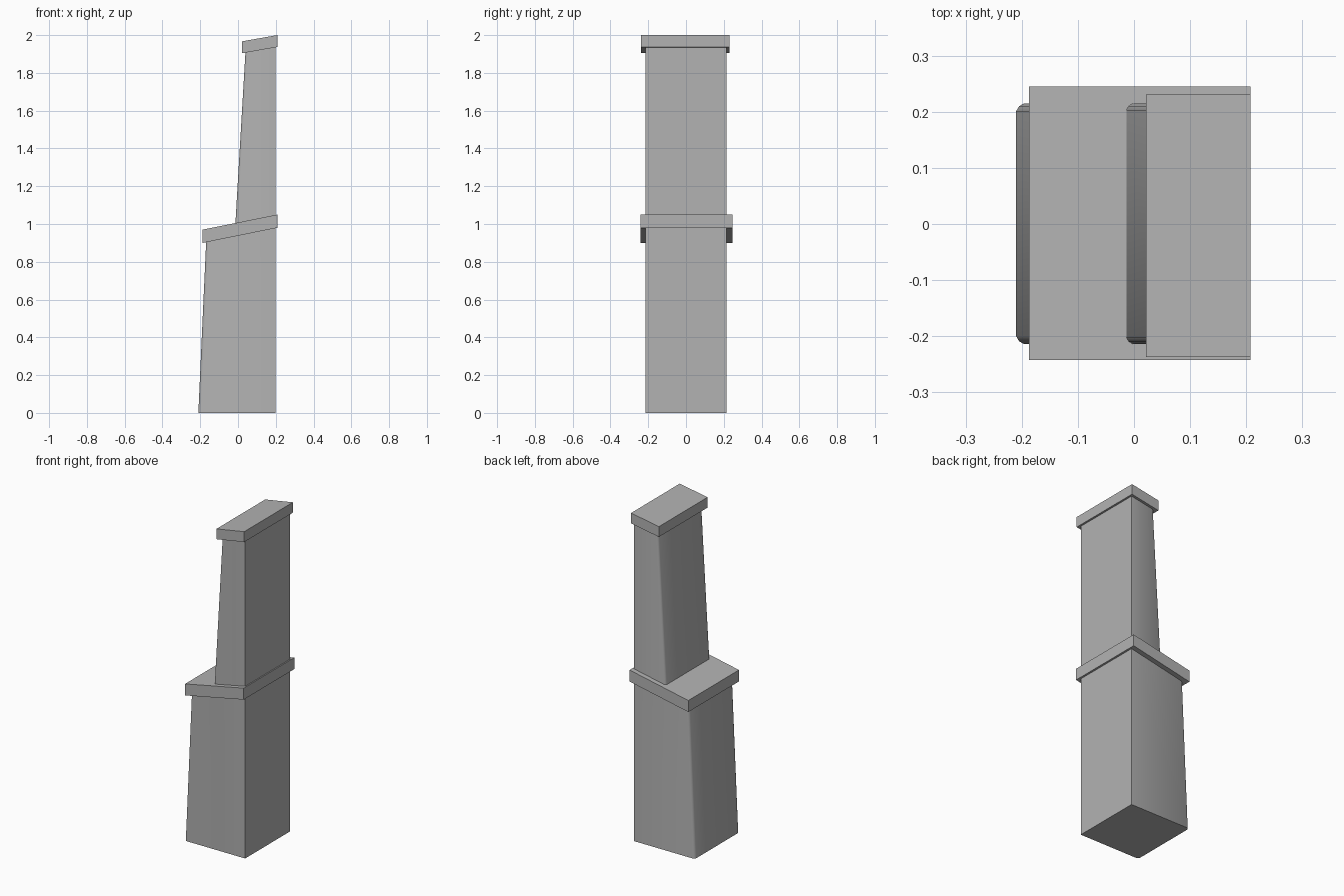
import bpy, bmesh

cube = bpy.data.objects.get("Cube")
if cube:
    bpy.data.objects.remove(cube, do_unlink=True)

stone = bpy.data.materials.new("grey stone")
stone.use_nodes = True
GREY = (0.45, 0.45, 0.45, 1)
stone.diffuse_color = GREY
stone.node_tree.nodes["Principled BSDF"].inputs["Base Color"].default_value = GREY


def slab(name, profile, y0, y1, bevel=0):
    """Extrude an x-z profile along y; optionally bevel its sloping outer corners."""
    bm = bmesh.new()
    face = bm.faces.new([bm.verts.new((x, y0, z)) for x, z in profile])
    ext = bmesh.ops.extrude_face_region(bm, geom=[face])["geom"]
    moved = [v for v in ext if isinstance(v, bmesh.types.BMVert)]
    bmesh.ops.translate(bm, verts=moved, vec=(0, y1 - y0, 0))
    bmesh.ops.recalc_face_normals(bm, faces=bm.faces)
    if bevel:
        middle = (profile[0][0] + profile[1][0]) / 2
        outer = [e for e in bm.edges
                 if all(v.co.x < middle for v in e.verts)
                 and abs(e.verts[0].co.z - e.verts[1].co.z) > 0.5]
        bmesh.ops.bevel(bm, geom=outer, offset=bevel, segments=2,
                        profile=0.4, affect='EDGES')
    mesh = bpy.data.meshes.new(name)
    bm.to_mesh(mesh)
    bm.free()
    mesh.materials.append(stone)
    obj = bpy.data.objects.new(name, mesh)
    bpy.context.collection.objects.link(obj)
    if bevel:
        bpy.context.view_layer.objects.active = obj
        obj.select_set(True)
        bpy.ops.object.shade_smooth_by_angle(angle=0.9)
        obj.select_set(False)
    return obj


def cap(name, left, right, low, high, thick, y0, y1):
    """Sloping coping stone with vertical ends."""
    slab(name, [(left, low), (right, high), (right, high + thick),
                (left, low + thick)], y0, y1)


# Tapered shafts: vertical wall side, leaning outer side
slab("lower_shaft", [(-0.21, 0), (0.198, 0), (0.198, 1.0), (-0.168, 0.92)],
     -0.214, 0.215, 0.014)
slab("upper_shaft", [(-0.014, 1.0), (0.198, 1.04), (0.198, 1.95), (0.04, 1.92)],
     -0.214, 0.215, 0.012)

# Sloping caps
cap("lower_cap", -0.187, 0.208, 0.9, 0.98, 0.07, -0.242, 0.245)
cap("upper_cap", 0.021, 0.208, 1.904, 1.937, 0.063, -0.237, 0.231)
